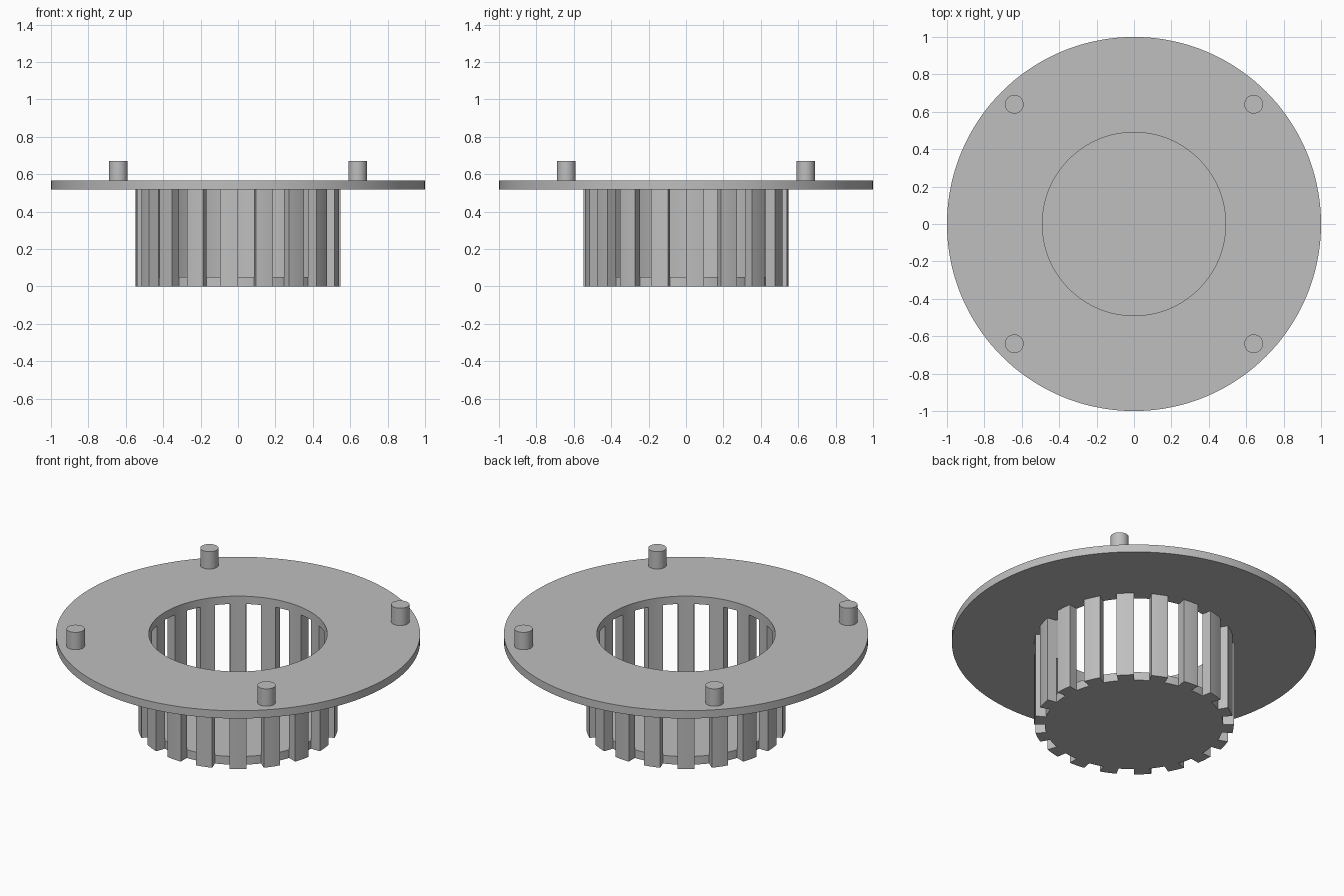
import bpy, bmesh
from math import radians
from mathutils import Matrix, Vector

cube = bpy.data.objects.get("Cube")
if cube:
    bpy.data.objects.remove(cube, do_unlink=True)

grey = bpy.data.materials.new("light_grey")
grey.use_nodes = True
colour = (0.52, 0.52, 0.52, 1)
grey.diffuse_color = colour
grey.node_tree.nodes["Principled BSDF"].inputs["Base Color"].default_value = colour

HOLE_R, CAGE_R, FLANGE_R = 0.49, 0.548, 1.0
FLANGE_Z, FLANGE_TOP, PEG_TOP = 0.518, 0.565, 0.67


def finish(name, bm):
    bmesh.ops.recalc_face_normals(bm, faces=bm.faces)
    mesh = bpy.data.meshes.new(name)
    bm.to_mesh(mesh)
    bm.free()
    mesh.materials.append(grey)
    obj = bpy.data.objects.new(name, mesh)
    bpy.context.collection.objects.link(obj)
    bpy.ops.object.select_all(action="DESELECT")
    obj.select_set(True)
    bpy.context.view_layer.objects.active = obj
    bpy.ops.object.shade_smooth_by_angle(angle=radians(30))
    return obj


def sweep(bm, r0, r1, z0, z1, start, angle, steps):
    """Sweep a rectangular section round the z axis, in degrees."""
    turn = Matrix.Rotation(radians(start), 3, "Z")
    section = [(r0, z0), (r1, z0), (r1, z1), (r0, z1)]
    verts = [bm.verts.new(turn @ Vector((r, 0, z))) for r, z in section]
    full = angle == 360
    edges = [bm.edges.new((verts[i], verts[(i + 1) % 4])) for i in range(4)]
    if not full:
        bm.faces.new(verts)
    end = bmesh.ops.spin(bm, geom=verts + edges, cent=(0, 0, 0), axis=(0, 0, 1),
                         angle=radians(angle), steps=steps)["geom_last"]
    if full:
        bmesh.ops.remove_doubles(bm, verts=bm.verts, dist=0.0001)
    else:
        bmesh.ops.contextual_create(
            bm, geom=[e for e in end if isinstance(e, bmesh.types.BMEdge)])


def cylinder(name, x, y, z0, z1, radius, sides):
    bm = bmesh.new()
    bmesh.ops.create_cone(bm, cap_ends=True, segments=sides, radius1=radius,
                          radius2=radius, depth=z1 - z0,
                          matrix=Matrix.Translation((x, y, (z0 + z1) / 2)))
    return finish(name, bm)


# Flat mounting flange with a central opening
bm = bmesh.new()
sweep(bm, HOLE_R, FLANGE_R, FLANGE_Z, FLANGE_TOP, 0, 360, 144)
finish("flange", bm)

# Ring of curved bars, each as wide as the gap beside it
bm = bmesh.new()
BARS = 18
pitch = 360 / BARS
for i in range(BARS):
    sweep(bm, HOLE_R, CAGE_R, 0, FLANGE_Z, i * pitch, pitch / 2, 4)
finish("cage_bars", bm)

# Floor of the cage
cylinder("base_disc", 0, 0, 0, 0.05, HOLE_R, 144)

# Locating pegs
for side, sx in (("left", 1), ("right", -1)):
    for end, sy in (("front", -1), ("back", 1)):
        cylinder(f"peg_{end}_{side}", sx * 0.64, sy * 0.64,
                 FLANGE_TOP, PEG_TOP, 0.05, 32)
